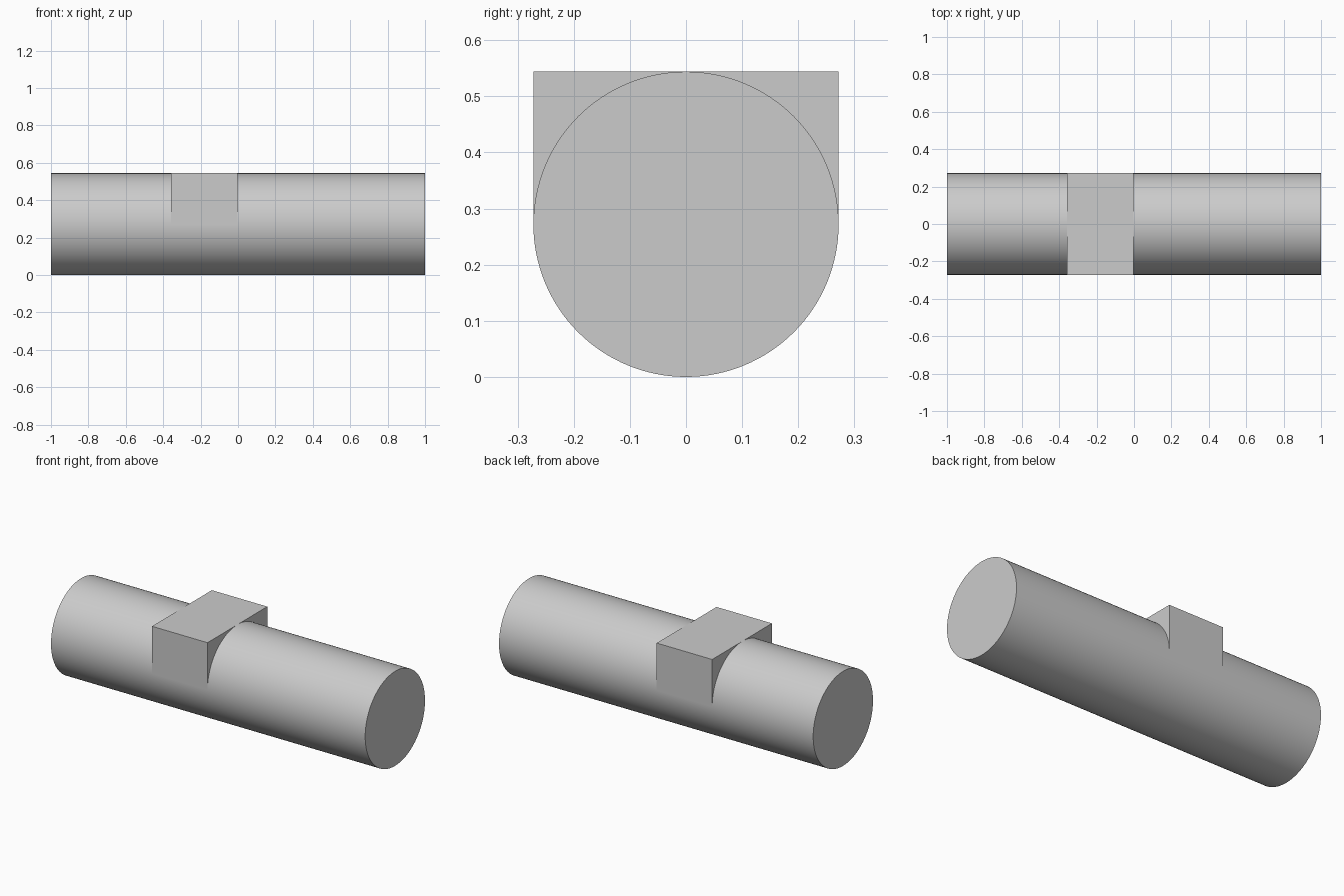
import bpy
import math

default = bpy.data.objects.get("Cube")
if default:
    bpy.data.objects.remove(default, do_unlink=True)

RADIUS = 0.272
LENGTH = 2.0
BLOCK_START, BLOCK_END = -0.357, -0.004

# Single grey finish
grey = bpy.data.materials.new("light_grey")
grey.use_nodes = True
colour = (0.6, 0.6, 0.6, 1.0)
grey.diffuse_color = colour
grey.node_tree.nodes["Principled BSDF"].inputs["Base Color"].default_value = colour


def finish(name):
    obj = bpy.context.object
    obj.name = name
    obj.data.name = name
    obj.data.materials.append(grey)
    bpy.ops.object.transform_apply(location=False, rotation=True, scale=True)
    return obj


# Round bar lying along x
bpy.ops.mesh.primitive_cylinder_add(
    vertices=128, radius=RADIUS, depth=LENGTH,
    location=(0, 0, RADIUS), rotation=(0, math.pi / 2, 0))
finish("round_bar")
bpy.ops.object.shade_smooth_by_angle(angle=math.radians(30))

# Square block flush with the top and sides of the bar
bpy.ops.mesh.primitive_cube_add(
    size=1, location=((BLOCK_START + BLOCK_END) / 2, 0, RADIUS * 1.5))
bpy.context.object.scale = (BLOCK_END - BLOCK_START, 2 * RADIUS, RADIUS)
finish("square_block")
